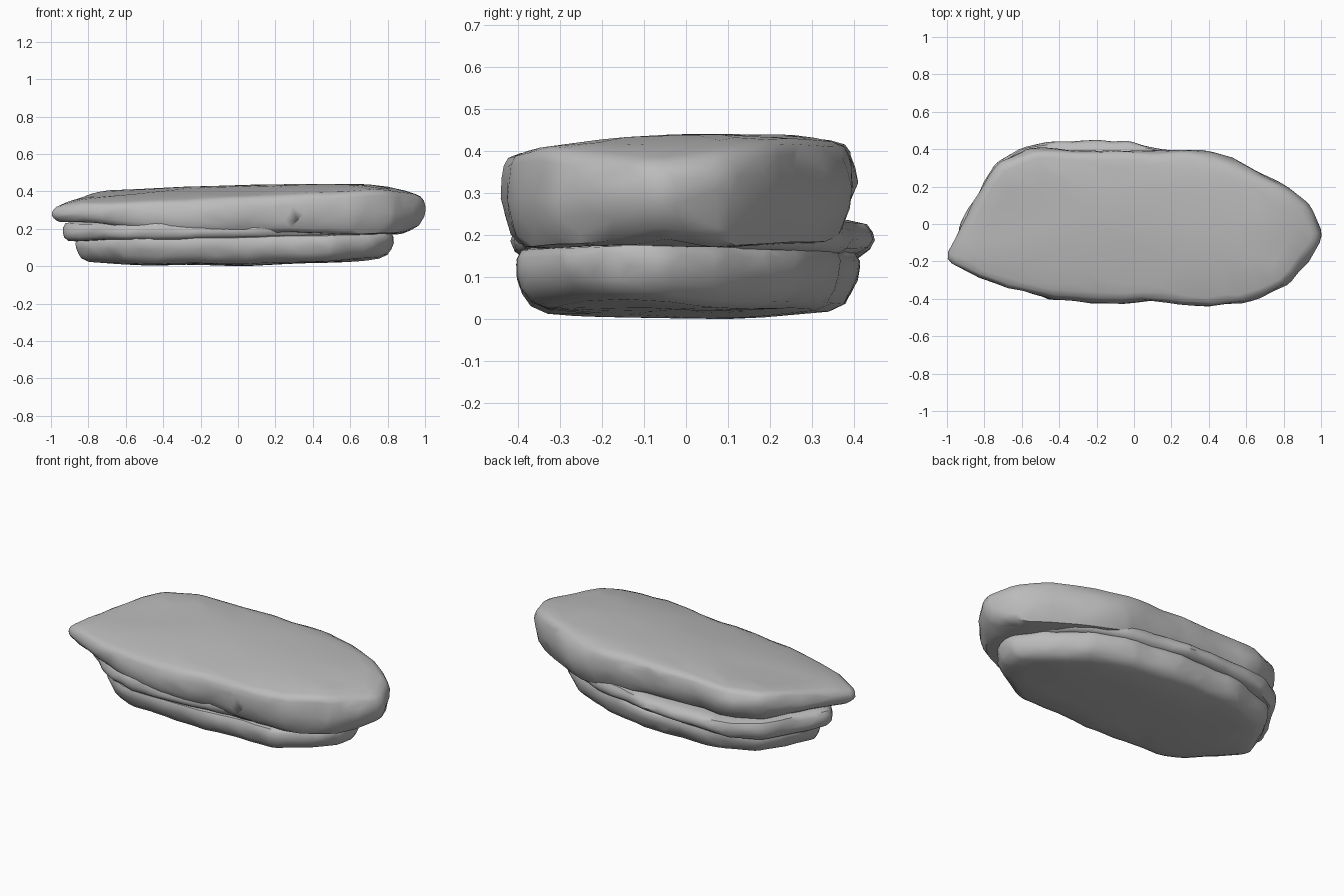
import bpy, bmesh, math
from mathutils import Vector, noise

if "Cube" in bpy.data.objects:
    bpy.data.objects.remove(bpy.data.objects["Cube"])

stone = bpy.data.materials.new("grey stone")
stone.use_nodes = True
stone.diffuse_color = (0.5, 0.5, 0.5, 1)
stone.node_tree.nodes["Principled BSDF"].inputs["Base Color"].default_value = (0.5, 0.5, 0.5, 1)

COUNT = 128


def smooth(a, b, v):
    t = min(1, max(0, (v - a) / (b - a)))
    return t * t * (3 - 2 * t)


def resample(corners):
    """Even points along a closed outline, corners slightly softened."""
    pts = [Vector(c) for c in corners]
    segs = list(zip(pts, pts[1:] + pts[:1]))
    step = sum((b - a).length for a, b in segs) / COUNT
    out, left = [], 0.0
    for a, b in segs:
        length = (b - a).length
        while left < length and len(out) < COUNT:
            out.append(a.lerp(b, left / length))
            left += step
        left -= length
    n = len(out)
    return [(out[i - 1] + out[i] * 2 + out[(i + 1) % n]) / 4 for i in range(n)]


def slab(name, corners, rings, low, top, seed, crown=0.0):
    """Loft a rock layer; rings hold (height fraction, inset)."""
    outline = resample(corners)
    bm = bmesh.new()
    shift = Vector((seed, seed * 2, seed * 3))

    def chip(x, y, z):
        # broad chisel marks plus a finer, vertically stretched wobble
        broad = noise.noise(Vector((x * 4, y * 4, z * 7)) + shift)
        fine = noise.noise(Vector((x * 9, y * 9, z * 16)) + shift)
        return 0.014 * broad + 0.01 * fine

    def ring(frac, inset, scale=1.0):
        verts = []
        for p in outline:
            spine = Vector((p.x * 0.6, 0))
            outward = (p - spine).normalized()
            x, y = (p - outward * inset) * scale
            z = low(x, y) * (1 - frac) + top(x, y) * frac
            if scale == 1.0:
                push = outward * (chip(x, y, z) - 0.002)
                x, y = x + push.x, y + push.y
            z += 0.01 * noise.noise(Vector((x * 3, y * 3, frac)) + shift)
            z += crown * (1 - scale * scale) * frac
            verts.append(bm.verts.new((x, y, z)))
        return verts

    caps = (0.9, 0.75, 0.55, 0.35, 0.15)
    loops = [ring(rings[0][0], rings[0][1], s) for s in reversed(caps)]
    loops += [ring(f, i) for f, i in rings]
    loops += [ring(rings[-1][0], rings[-1][1], s) for s in caps]
    for a, b in zip(loops, loops[1:]):
        for i in range(len(a)):
            j = (i + 1) % len(a)
            bm.faces.new((a[i], a[j], b[j], b[i]))
    bm.faces.new(loops[0])
    bm.faces.new(loops[-1])
    bmesh.ops.recalc_face_normals(bm, faces=bm.faces)
    mesh = bpy.data.meshes.new(name)
    bm.to_mesh(mesh)
    bm.free()
    mesh.materials.append(stone)
    obj = bpy.data.objects.new(name, mesh)
    bpy.context.collection.objects.link(obj)
    bpy.ops.object.select_all(action="DESELECT")
    obj.select_set(True)
    bpy.context.view_layer.objects.active = obj
    bpy.ops.object.shade_smooth_by_angle(angle=math.radians(45))
    # Fewer, larger planes give a chiselled surface
    facets = obj.modifiers.new("chiselled planes", "DECIMATE")
    facets.ratio = 0.22
    return obj


# Top slab: thin on its right end, thick on its left end
upper = slab("upper_slab",
     [(-.995, -.15), (-.93, 0), (-.85, .15), (-.73, .32), (-.56, .4), (0, .4),
      (.36, .4), (.56, .34), (.8, .21), (.95, .1), (1.01, -.06), (.93, -.2),
      (.83, -.33), (.6, -.425), (.42, -.445), (.1, -.42), (-.2, -.43),
      (-.45, -.41), (-.65, -.35), (-.9, -.26), (-1, -.2)],
     [(0, .09), (.02, .042), (.12, .024), (.3, .008), (.5, 0), (.7, .003),
      (.86, .012), (.95, .024), (1, .055)],
     lambda x, y: .175 + .065 * smooth(-.35, .35, 1.2 * y - x - .2)
     + .06 * smooth(.85, 1.02, x),
     lambda x, y: .402 + .04 * x + (.07 - .045 * x) * y
     - .4 * max(0, x - .6) ** 2 - .6 * max(0, -x - .8) ** 2
     - .03 * smooth(.22, .45, y) * smooth(-.2, .5, x), 1.7, .028)

# Middle ledge: juts out at the back and the right end
ledge = slab("middle_ledge",
     [(-.95, -.03), (-.88, .1), (-.74, .34), (-.58, .425), (-.3, .447),
      (-.02, .44), (.12, .405), (.34, .37), (.56, .28), (.75, .11), (.83, -.05),
      (.8, -.2), (.6, -.37), (.2, -.395), (-.2, -.415), (-.45, -.405),
      (-.66, -.33), (-.87, -.14)],
     [(0, .08), (.02, .03), (.2, .008), (.45, 0), (.7, .004), (.9, .015), (1, .06)],
     lambda x, y: .152 + .022 * x,
     lambda x, y: .242, 5.2)

# Bottom slab: smaller footprint with a rounded lower edge
lower = slab("lower_slab",
     [(-.88, -.02), (-.82, .13), (-.68, .32), (-.42, .41), (0, .415),
      (.3, .365), (.55, .27), (.74, .1), (.835, -.06), (.82, -.18), (.73, -.29),
      (.5, -.4), (0, -.405), (-.5, -.385), (-.64, -.31), (-.81, -.13)],
     [(0, .08), (.1, .038), (.3, .016), (.55, .002), (.8, 0), (.95, .01), (1, .04)],
     lambda x, y: .008 + .025 * max(0, x) + .05 * x ** 4 + .08 * y * y,
     lambda x, y: .165 + .018 * x, 9.4)

# Rest the stack on the ground
base = min(v.co.z for v in lower.data.vertices)
for part in (upper, ledge, lower):
    for v in part.data.vertices:
        v.co.z -= base
